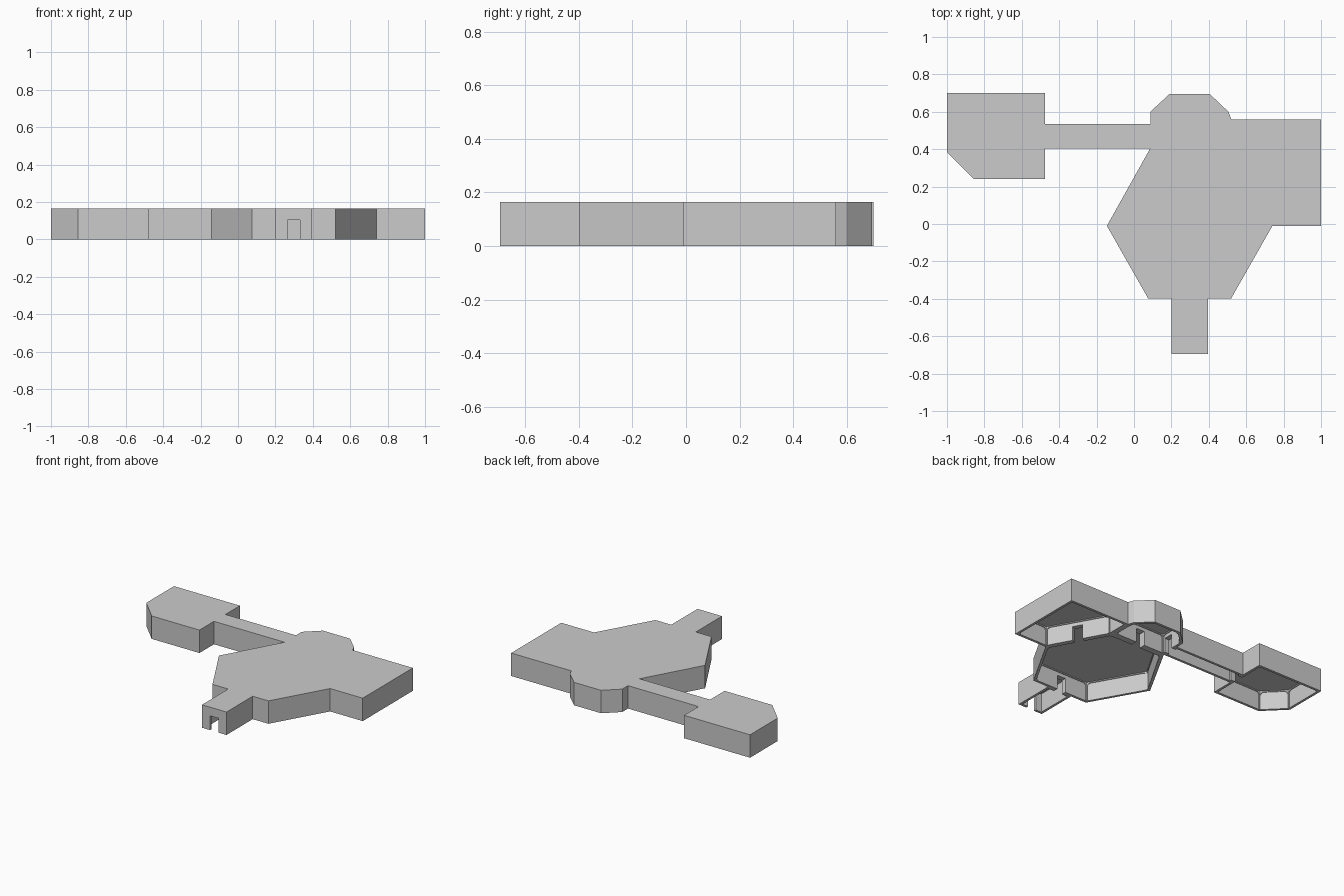
import bpy, bmesh, math
from mathutils import Vector, Matrix

if "Cube" in bpy.data.objects:
    bpy.data.objects.remove(bpy.data.objects["Cube"])

H, CEIL, T = 0.165, 0.135, 0.018      # total height, ceiling height, wall thickness
DOOR_W, DOOR_H = 0.068, 0.103


def prism(bm, pts, z0, z1):
    lo = bm.faces.new([bm.verts.new((x, y, z0)) for x, y in pts])
    top = bmesh.ops.extrude_face_region(bm, geom=[lo])["geom"]
    bmesh.ops.translate(bm, vec=(0, 0, z1 - z0),
                        verts=[g for g in top if isinstance(g, bmesh.types.BMVert)])


def finish(bm, name):
    bmesh.ops.recalc_face_normals(bm, faces=bm.faces)
    me = bpy.data.meshes.new(name)
    bm.to_mesh(me)
    bm.free()
    ob = bpy.data.objects.new(name, me)
    bpy.context.collection.objects.link(ob)
    return ob


def inset(pts, t):
    # Move every edge of a counter-clockwise convex outline inward by t
    out, n = [], len(pts)
    for i in range(n):
        p = Vector(pts[i])
        a = (p - Vector(pts[i - 1])).normalized()
        b = (Vector(pts[(i + 1) % n]) - p).normalized()
        na, nb = Vector((-a.y, a.x)), Vector((-b.y, b.x))
        out.append(p + (na + nb) * t / (1 + na.dot(nb)))
    return out


def cut(target, cutter):
    cutter.hide_render = True
    m = target.modifiers.new("cut", 'BOOLEAN')
    m.operation, m.solver, m.object = 'DIFFERENCE', 'EXACT', cutter
    bpy.context.view_layer.objects.active = target
    bpy.ops.object.modifier_apply(modifier=m.name)
    bpy.data.objects.remove(cutter)


# Outer building block
outline = [(-1, .385), (-.855, .24), (-.475, .24), (-.475, .405), (.087, .405),
           (-.145, -.01), (.075, -.397), (.2, -.397), (.2, -.695), (.395, -.695),
           (.395, -.397), (.52, -.397), (.74, -.01), (1, -.01), (1, .56),
           (.52, .56), (.505, .6), (.405, .695), (.19, .695), (.087, .6),
           (.087, .535), (-.475, .535), (-.475, .7), (-1, .7)]
bm = bmesh.new()
prism(bm, outline, 0, H)
building = finish(bm, "building_shell")

# Room outlines
rooms = {
    "west_room": [(-1, .385), (-.855, .24), (-.475, .24), (-.475, .7), (-1, .7)],
    "main_hall": [(-.145, -.01), (.075, -.397), (.52, -.397), (.74, -.01), (.52, .39), (.087, .39)],
    "north_room": [(.087, .4), (.515, .4), (.515, .56), (.5, .6), (.405, .695), (.19, .695), (.087, .6)],
    "east_room": [(.74, -.01), (1, -.01), (1, .56), (.52, .56), (.52, .385)],
    "west_corridor": [(-.475, .405), (.087, .405), (.087, .535), (-.475, .535)],
    "entry_corridor": [(.2, -.695), (.395, -.695), (.395, -.397), (.2, -.397)],
}
bm = bmesh.new()
for pts in rooms.values():
    prism(bm, inset(pts, T), -0.1, CEIL)
cut(building, finish(bm, "room_cavities"))

# Doorways: position and direction of passage
doors = [(.2975, -.695, 90), (.2975, -.397, 90), (.2975, .395, 90),
         (.63, .19, 30), (.087, .47, 0), (-.475, .47, 0)]
bm = bmesh.new()
for x, y, ang in doors:
    mat = (Matrix.Translation((x, y, (DOOR_H - .1) / 2)) @ Matrix.Rotation(math.radians(ang), 4, 'Z')
           @ Matrix.Diagonal((.07, DOOR_W, DOOR_H + .1, 1)))
    bmesh.ops.create_cube(bm, size=1, matrix=mat)
cut(building, finish(bm, "doorways"))


# Slim wall ribs with curved upper corners inside the rooms
def wall_rib(bm, a, b, depth=.006, w=.007, r=.022):
    d = b - a
    L, d = d.length, d.normalized()
    n = Vector((-d.y, d.x))
    top = CEIL - w
    prof = [(0, 0), (w, 0)]
    for cx, start in ((w + r, 180), (L - w - r, 90)):
        for k in range(4):
            t = math.radians(start - k * 30)
            prof.append((cx + r * math.cos(t), top - r + r * math.sin(t)))
    prof += [(L - w, 0), (L, 0), (L, CEIL), (0, CEIL)]
    face = bm.faces.new([bm.verts.new((*(a + d * s), z)) for s, z in prof])
    ext = bmesh.ops.extrude_face_region(bm, geom=[face])["geom"]
    bmesh.ops.translate(bm, vec=(*(n * depth), 0),
                        verts=[g for g in ext if isinstance(g, bmesh.types.BMVert)])


for name in ("west_room", "main_hall", "north_room", "east_room"):
    pts = inset(rooms[name], T)
    bm = bmesh.new()
    for i, p in enumerate(pts):
        q = pts[(i + 1) % len(pts)]
        if (q - p).length > .08:
            wall_rib(bm, p, q)
    finish(bm, name + "_ribs")
